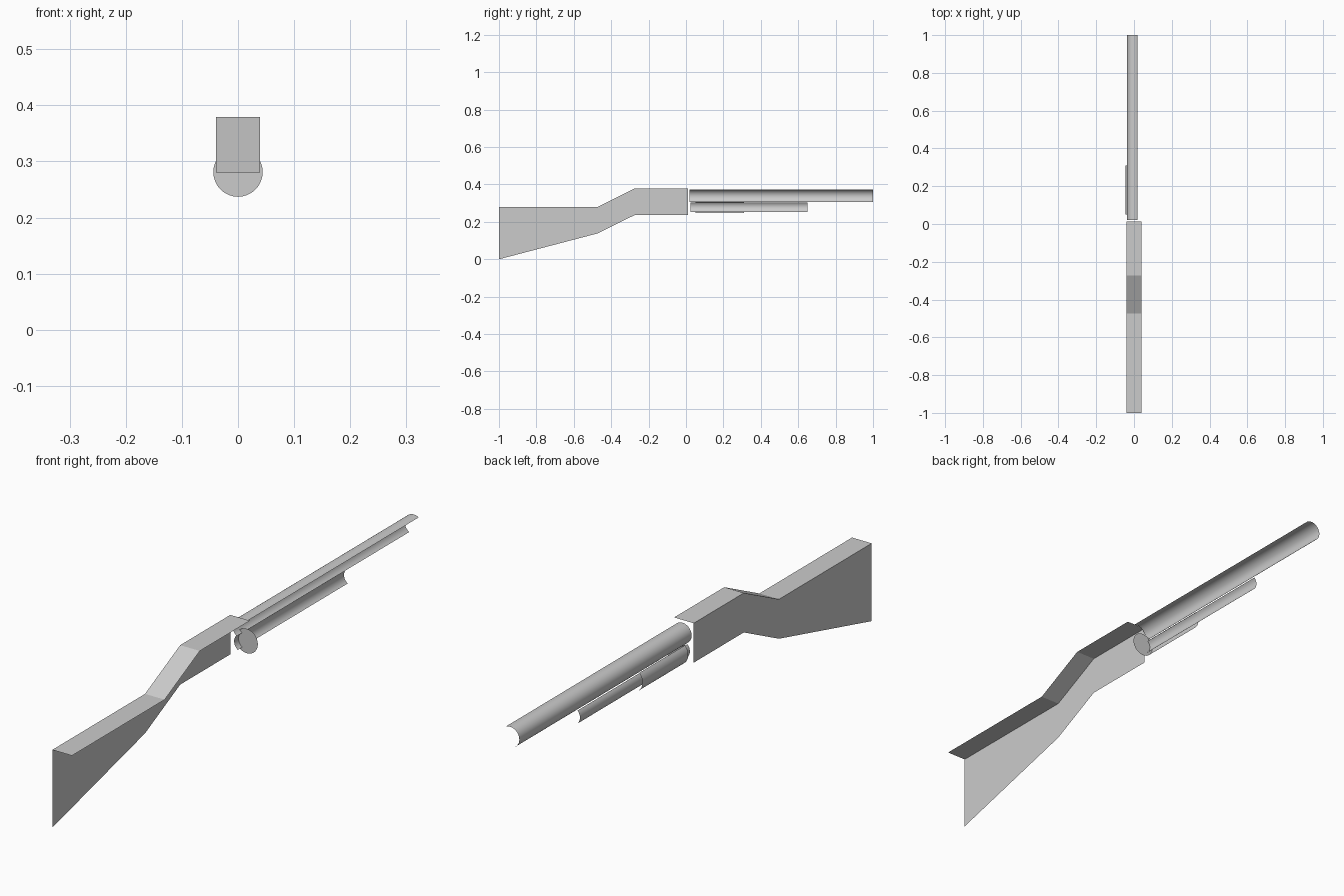
import bpy, bmesh
from math import cos, sin, radians, pi

if "Cube" in bpy.data.objects:
    bpy.data.objects.remove(bpy.data.objects["Cube"])


def finish(name, bm, smooth=False):
    mesh = bpy.data.meshes.new(name)
    bm.to_mesh(mesh)
    bm.free()
    for p in mesh.polygons:
        p.use_smooth = smooth
    obj = bpy.data.objects.new(name, mesh)
    bpy.context.collection.objects.link(obj)
    return obj


def shell(name, zc, r, y0, y1, a0, a1, n):
    """Open part-tube along y, swept from angle a0 to a1 (degrees from +x)."""
    bm = bmesh.new()
    rows = []
    for i in range(n + 1):
        a = radians(a0 + (a1 - a0) * i / n)
        rows.append([bm.verts.new((r * cos(a), y, zc + r * sin(a))) for y in (y0, y1)])
    for p, q in zip(rows, rows[1:]):
        bm.faces.new((p[0], p[1], q[1], q[0]))
    for f in bm.faces:
        c = f.calc_center_median()
        f.normal_update()
        if f.normal.x * c.x + f.normal.z * (c.z - zc) < 0:
            f.normal_flip()
    return finish(name, bm, True)


# Stock and receiver: open shell with only the left side and the top strip
W = 0.039
top = [(-1, 0.28), (-0.473, 0.28), (-0.273, 0.379), (0.012, 0.379)]
bottom = [(-1, 0.0), (-0.473, 0.138), (-0.273, 0.237), (0.012, 0.237)]
bm = bmesh.new()
tl = [bm.verts.new((-W, y, z)) for y, z in top]
tr = [bm.verts.new((W, y, z)) for y, z in top]
bl = [bm.verts.new((-W, y, z)) for y, z in bottom]
for i in range(3):
    bm.faces.new((tl[i], tr[i], tr[i + 1], tl[i + 1]))
bm.faces.new(bl[::-1] + tl)
bm.normal_update()
for f in bm.faces:
    if f.normal.z < -0.1 or f.normal.x > 0.1:
        f.normal_flip()
finish("stock", bm)

# Barrel, magazine tube and sliding grip: open shells facing up and left
shell("barrel", 0.337, 0.0365, 0.02, 1.0, 58, 240, 18)
shell("magazine_tube", 0.281, 0.033, 0.025, 0.65, 135, 236, 10)
shell("pump_grip", 0.281, 0.044, 0.05, 0.31, 135, 228, 10)

# Round cap closing the rear of the pump grip
bm = bmesh.new()
bm.faces.new([bm.verts.new((0.044 * cos(2 * pi * i / 32), 0.05,
                            0.281 + 0.044 * sin(2 * pi * i / 32))) for i in range(32)])
finish("grip_cap", bm)
